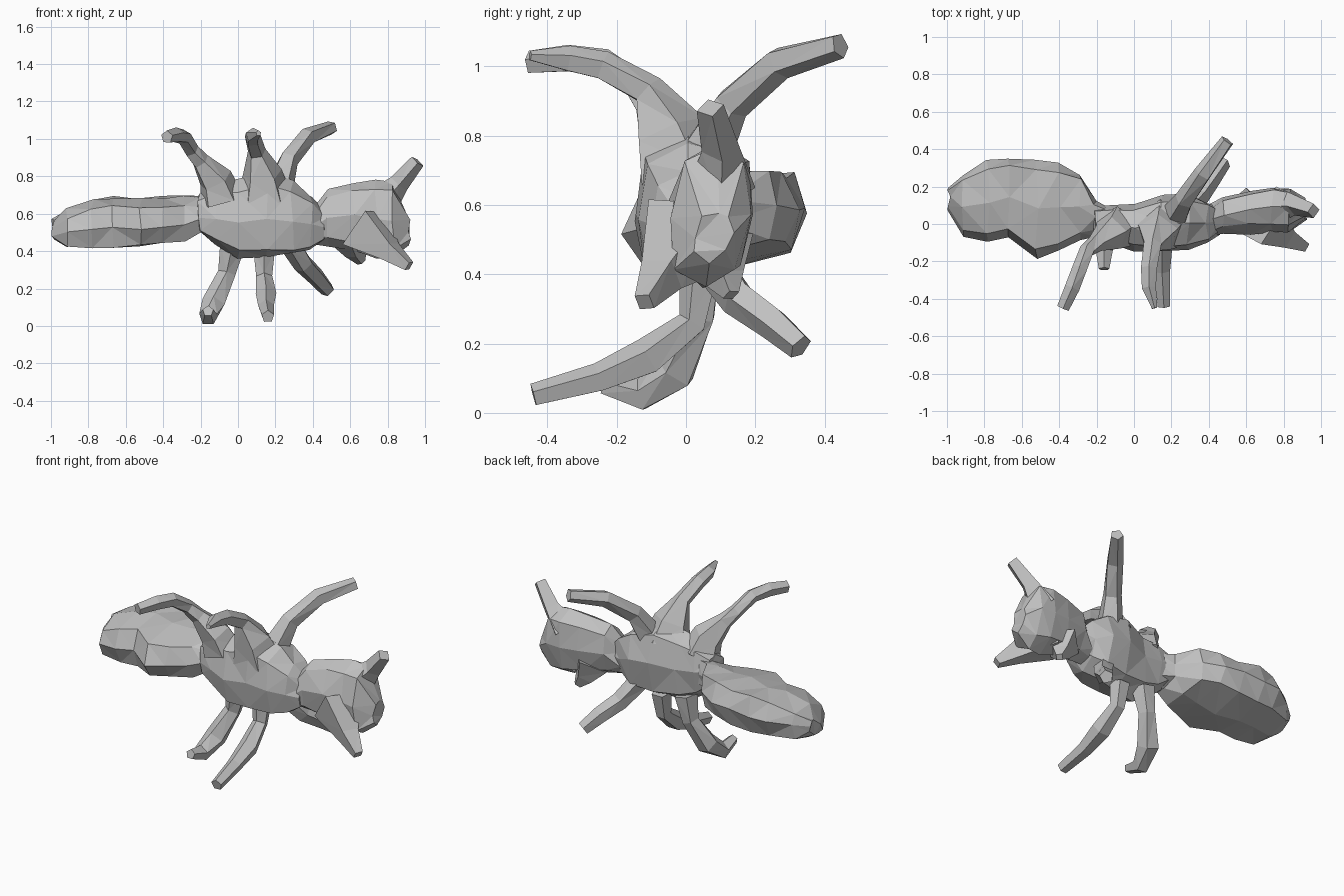
import bpy, bmesh, math, random
from mathutils import Vector

random.seed(4)

if "Cube" in bpy.data.objects:
    bpy.data.objects.remove(bpy.data.objects["Cube"], do_unlink=True)

# Single plain grey for the whole insect
grey = bpy.data.materials.new("plain_grey")
grey.use_nodes = True
colour = (.53, .53, .53, 1)
grey.diffuse_color = colour
grey.node_tree.nodes["Principled BSDF"].inputs["Base Color"].default_value = colour


def skin_rings(name, rings):
    """Bridge a list of point rings, close both ends and keep flat triangles."""
    bm = bmesh.new()
    loops = [[bm.verts.new(point) for point in ring] for ring in rings]
    sides = len(loops[0])
    for lower, upper in zip(loops, loops[1:]):
        for i in range(sides):
            j = (i + 1) % sides
            bm.faces.new((lower[i], lower[j], upper[j], upper[i]))
    bm.faces.new(loops[0])
    bm.faces.new(loops[-1])
    bmesh.ops.recalc_face_normals(bm, faces=bm.faces)
    bmesh.ops.triangulate(bm, faces=bm.faces, quad_method='SHORT_EDGE')
    mesh = bpy.data.meshes.new(name)
    bm.to_mesh(mesh)
    bm.free()
    mesh.materials.append(grey)
    part = bpy.data.objects.new(name, mesh)
    bpy.context.scene.collection.objects.link(part)


def body_part(name, sections, shear=0, tilt=0, boxy=1, sides=8, rough=.01):
    """Sections are (x, front y, back y, bottom z, top z) stations."""
    rings = []
    for x, front, back, bottom, top in sections:
        mid_y, mid_z = (front + back) / 2, (bottom + top) / 2
        half_y, half_z = (back - front) / 2, (top - bottom) / 2
        ring = []
        for i in range(sides):
            angle = math.tau * i / sides
            # Corners between the main axes bulge out by the boxy factor
            bulge = boxy if i % 2 else 1
            across, rise = bulge * math.cos(angle), bulge * half_z * math.sin(angle)
            point = Vector((x, mid_y + half_y * across + shear * rise, mid_z + rise + tilt * across))
            wobble = Vector([random.uniform(-rough, rough) for axis in "xyz"])
            ring.append(point + wobble)
        rings.append(ring)
    skin_rings(name, rings)


def limb(name, path, sides=5):
    """Path holds (x, y, z, radius) joints of a faceted tube."""
    joints = [Vector(p[:3]) for p in path]
    rings = []
    for k, joint in enumerate(joints):
        before, after = joints[max(k - 1, 0)], joints[min(k + 1, len(joints) - 1)]
        direction = (after - before).normalized()
        side = direction.cross(Vector((1, 0, 0))).normalized()
        other = direction.cross(side)
        radius = path[k][3]
        ring = []
        for i in range(sides):
            angle = math.tau * i / sides
            ring.append(joint + radius * (side * math.cos(angle) + other * math.sin(angle)))
        rings.append(ring)
    skin_rings(name, rings)


# Three body segments
body_part("abdomen", [
    (-.99, .08, .2, .47, .56), (-.92, -.07, .27, .43, .62), (-.78, -.1, .34, .42, .68),
    (-.67, -.08, .35, .42, .69), (-.52, -.18, .35, .42, .69), (-.4, -.15, .33, .44, .69),
    (-.29, -.09, .27, .46, .69), (-.21, -.06, .12, .5, .69), (-.12, -.05, .08, .5, .68)],
    tilt=.03, boxy=1.12)
body_part("thorax", [
    (-.21, -.08, .09, .51, .7), (-.12, -.11, .1, .43, .76), (0, -.14, .11, .37, .78),
    (.15, -.15, .15, .36, .82), (.29, -.14, .16, .38, .78), (.39, -.1, .12, .41, .7),
    (.46, -.05, .08, .47, .61)], tilt=.02, boxy=1.08)
body_part("head", [
    (.39, -.07, .1, .44, .6), (.48, -.06, .14, .42, .73), (.62, -.05, .18, .4, .77),
    (.74, -.05, .2, .37, .78), (.83, -.05, .19, .36, .78), (.92, .02, .14, .44, .58)], shear=.1)

# Feeler and jaws, widening into the head
limb("antenna", [(.76, .1, .65, .1), (.86, .1, .76, .055), (.96, .07, .88, .04)], sides=4)
limb("front_jaw", [(.68, .02, .52, .16), (.81, -.07, .4, .07), (.915, -.12, .32, .033)], sides=4)
limb("rear_jaw", [(.6, .08, .48, .12), (.63, .11, .39, .06), (.66, .13, .34, .025)], sides=4)

# Three raised legs
limb("raised_leg_abdomen_side", [
    (-.09, -.02, .68, .12), (-.12, -.05, .78, .095), (-.2, -.1, .88, .05), (-.25, -.14, .94, .042),
    (-.29, -.24, 1.01, .042), (-.33, -.34, 1.02, .042), (-.38, -.45, 1.01, .035)])
limb("raised_leg_middle", [
    (.14, -.01, .69, .15), (.13, -.05, .81, .11), (.1, -.11, .93, .05),
    (.08, -.24, 1, .045), (.08, -.34, 1.02, .04), (.11, -.45, 1.03, .015)])
limb("raised_leg_head_side", [
    (.22, .05, .74, .08), (.27, .13, .89, .055), (.37, .27, 1.01, .05), (.5, .445, 1.06, .038)])

# Three lowered legs
limb("lowered_leg_abdomen_side", [
    (-.03, .04, .43, .07), (-.06, .04, .28, .05), (-.13, -.03, .12, .065),
    (-.16, -.13, .05, .05), (-.16, -.24, .08, .03)])
limb("lowered_leg_middle", [
    (.14, .04, .4, .06), (.14, .02, .26, .045), (.15, -.11, .16, .058),
    (.15, -.25, .1, .045), (.16, -.44, .05, .035)])
limb("lowered_leg_head_side", [
    (.28, .07, .44, .06), (.35, .15, .33, .055), (.42, .25, .26, .05), (.48, .33, .19, .04)])
